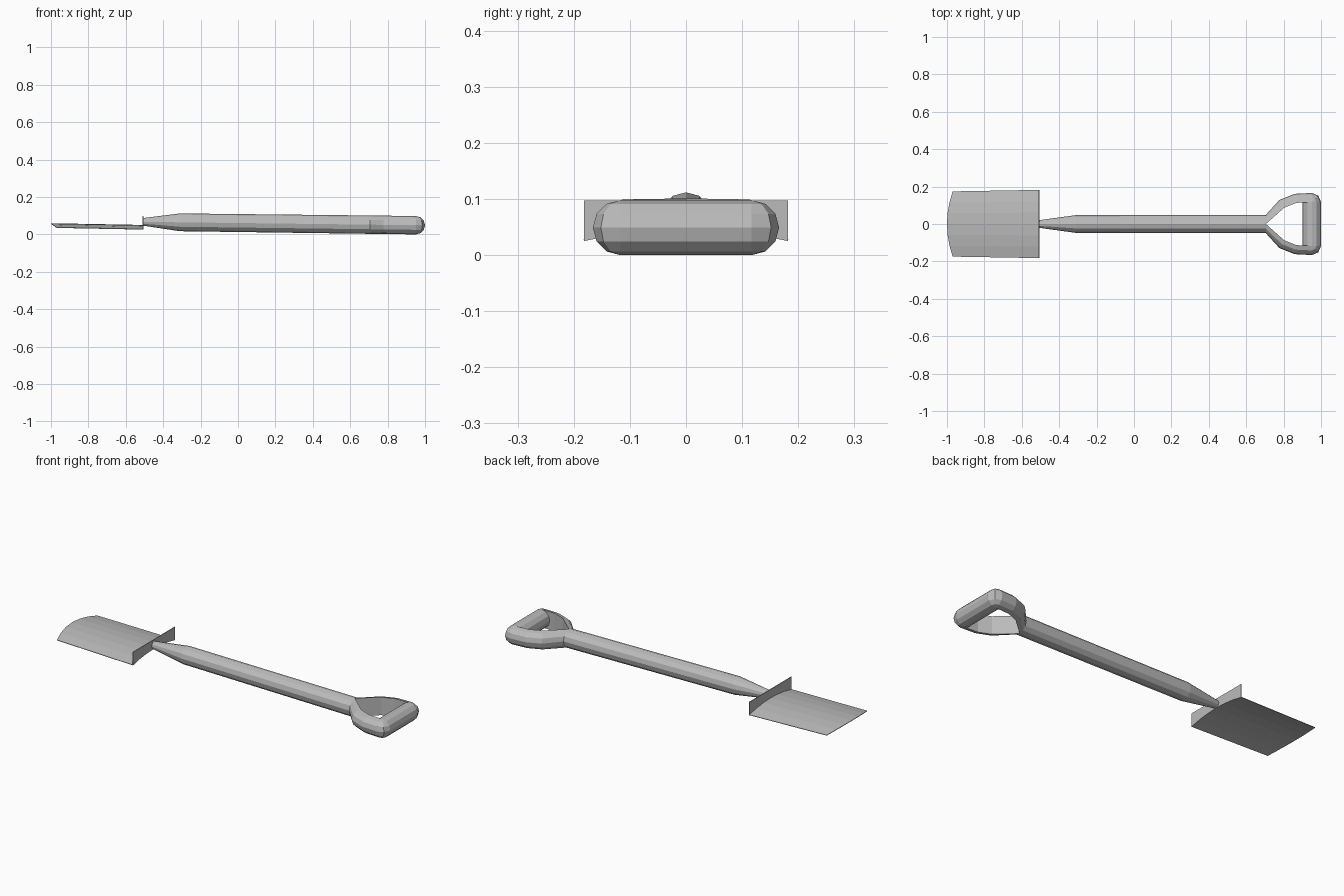
import bpy, bmesh, math
from mathutils import Vector

if "Cube" in bpy.data.objects:
    bpy.data.objects.remove(bpy.data.objects["Cube"])

SIDES = 12
R = 0.049            # handle and shaft radius
BAR_X, BAR_Y = 0.951, 0.117

steel = bpy.data.materials.new("grey")
steel.diffuse_color = (0.5, 0.5, 0.5, 1)
steel.use_nodes = True
steel.node_tree.nodes["Principled BSDF"].inputs["Base Color"].default_value = steel.diffuse_color


def axis_z(x):
    """Height of the gently tilted centre line."""
    return 0.049 + 0.0123 * (BAR_X - x)


def finish(bm, name):
    bmesh.ops.remove_doubles(bm, verts=bm.verts, dist=1e-5)
    bmesh.ops.dissolve_degenerate(bm, edges=bm.edges, dist=1e-5)
    bmesh.ops.recalc_face_normals(bm, faces=bm.faces)
    me = bpy.data.meshes.new(name)
    bm.to_mesh(me)
    bm.free()
    me.materials.append(steel)
    ob = bpy.data.objects.new(name, me)
    bpy.context.collection.objects.link(ob)
    return ob


def bridge(bm, a, b, closed):
    n = len(a)
    for i in range(n if closed else n - 1):
        j = (i + 1) % n
        bm.faces.new((a[i], a[j], b[j], b[i]))


# Shaft: tapered round rod
bm = bmesh.new()
rings = []
for x, r in ((-0.51, 0.02), (-0.31, 0.0475), (0.705, R)):
    rings.append([bm.verts.new((x, r * math.sin(t), axis_z(x) + r * math.cos(t)))
                  for t in (2 * math.pi * i / SIDES for i in range(SIDES))])
for a, b in zip(rings, rings[1:]):
    bridge(bm, a, b, True)
bm.faces.new(rings[0])
finish(bm, "shaft")


# Handle: half-round section swept along arms, corners and bar
def half_ring(bm, x, y, angle):
    n = Vector((math.cos(angle), math.sin(angle)))
    ring = []
    for i in range(SIDES // 2 + 1):
        t = math.pi * i / (SIDES // 2)
        d = R * math.sin(t)
        ring.append(bm.verts.new((x + d * n.x, y + d * n.y,
                                  axis_z(x) + R * math.cos(t))))
    return ring


bm = bmesh.new()
arm = [(0.705, 0.0, 90), (0.803, 0.087, 122), (0.868, 0.113, 100),
       (BAR_X, BAR_Y, 90), (BAR_X, BAR_Y, 45), (BAR_X, BAR_Y, 0)]
ends = []
for s in (1, -1):
    path = [half_ring(bm, x, s * y, s * math.radians(a)) for x, y, a in arm]
    for k, (a, b) in enumerate(zip(path, path[1:])):
        bridge(bm, a, b, k < 3)          # flat inner face on the arms only
    ends.append(path[-1])
bridge(bm, ends[0], ends[1], False)      # outer half of the grip bar
inner = [half_ring(bm, BAR_X, s * BAR_Y, math.pi) for s in (1, -1)]
bridge(bm, inner[0], inner[1], False)    # inner half of the grip bar
finish(bm, "handle")


# Blade: thin arched sheet with a slightly bowed cutting edge
COLS = 6


def arch(u):
    return 0.022 * (1 - u * u)


bm = bmesh.new()
tip, root = [], []
for i in range(COLS + 1):
    u = 2 * i / COLS - 1
    tip.append(bm.verts.new((-0.97 - 0.03 * (1 - u * u), 0.174 * u, 0.036 + arch(u))))
    root.append(bm.verts.new((-0.51, 0.182 * u, 0.027 + arch(u))))
bridge(bm, tip, root, False)
blade = finish(bm, "blade")
sol = blade.modifiers.new("thickness", "SOLIDIFY")
sol.thickness = 0.003
sol.offset = 0

# Foot plate: upright strip whose lower edge follows the blade
bm = bmesh.new()
low, top = [], []
for i in range(COLS + 1):
    u = 2 * i / COLS - 1
    low.append(bm.verts.new((-0.508, 0.182 * u, 0.025 + arch(u))))
    top.append(bm.verts.new((-0.508, 0.182 * u, 0.097)))
bridge(bm, low, top, False)
plate = finish(bm, "foot_plate")
sol = plate.modifiers.new("thickness", "SOLIDIFY")
sol.thickness = 0.004
sol.offset = 0
